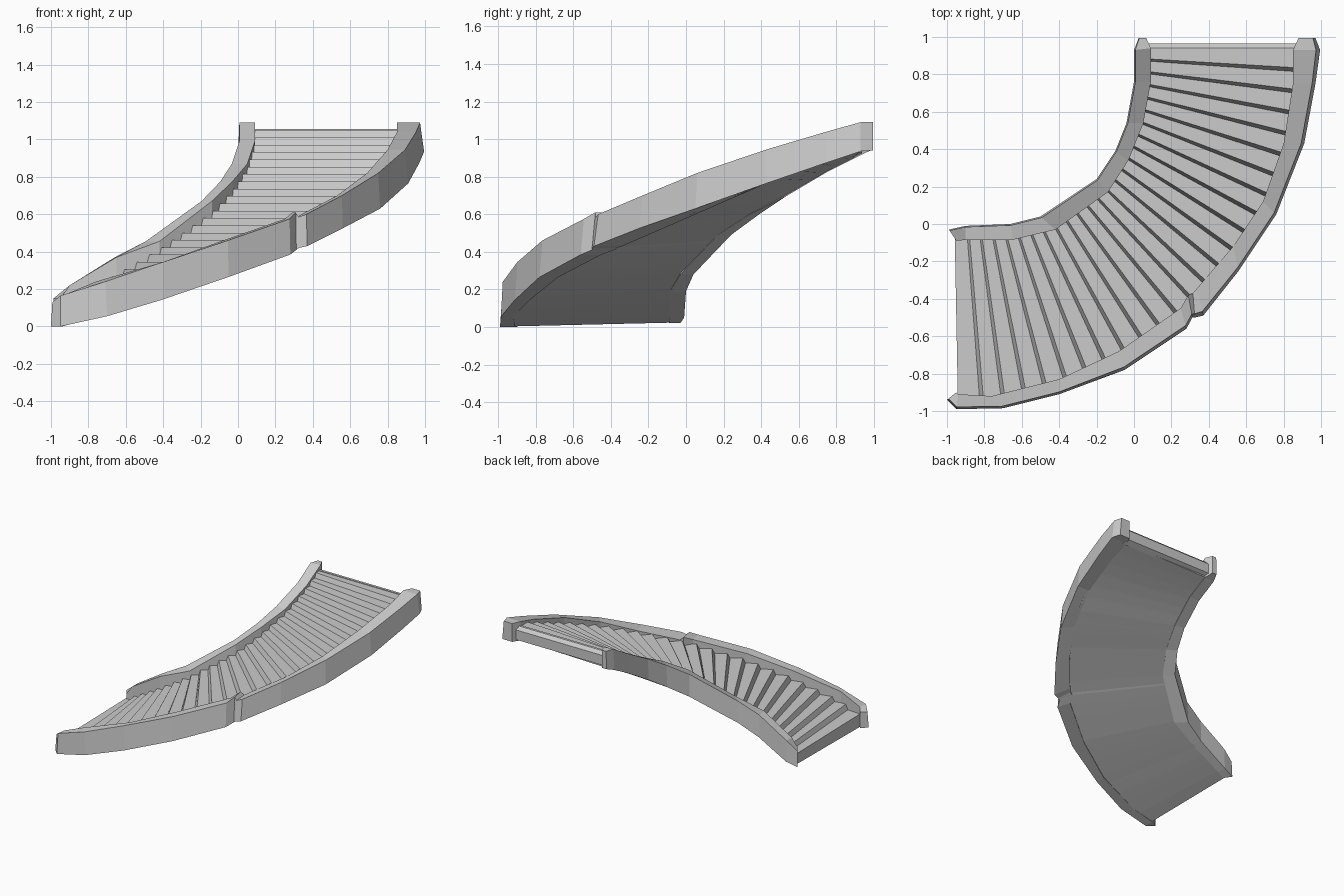
import bpy, bmesh
from mathutils import Vector

if "Cube" in bpy.data.objects:
    bpy.data.objects.remove(bpy.data.objects["Cube"])

# Wall stations: far-side x, y, tread-side x, y, bottom z, top z
OUTER = [
    (-1.00, -0.94, -0.95, -0.90, 0.00, 0.13),
    (-0.95, -0.99, -0.94, -0.91, 0.00, 0.165),
    (-0.70, -0.985, -0.76, -0.92, 0.055, 0.24),
    (-0.40, -0.91, -0.40, -0.83, 0.145, 0.345),
    (-0.05, -0.78, -0.08, -0.68, 0.265, 0.46),
    (0.28, -0.56, 0.25, -0.45, 0.385, 0.575),
    (0.312, -0.50, 0.29, -0.38, 0.41, 0.61),
    (0.325, -0.50, 0.315, -0.37, 0.42, 0.585),
    (0.37, -0.49, 0.34, -0.34, 0.43, 0.60),
    (0.56, -0.25, 0.53, -0.12, 0.525, 0.70),
    (0.76, 0.05, 0.69, 0.12, 0.63, 0.82),
    (0.91, 0.43, 0.80, 0.43, 0.765, 0.945),
    (0.97, 0.75, 0.85, 0.75, 0.875, 1.04),
    (0.995, 0.93, 0.85, 0.93, 0.935, 1.09),
    (0.97, 0.995, 0.88, 0.995, 0.94, 1.09),
]
INNER = [
    (-0.99, -0.03, -0.95, -0.09, 0.02, 0.15),
    (-0.90, -0.01, -0.90, -0.085, 0.05, 0.22),
    (-0.66, 0.00, -0.65, -0.085, 0.19, 0.37),
    (-0.50, 0.04, -0.42, -0.03, 0.28, 0.455),
    (-0.20, 0.24, -0.14, 0.17, 0.49, 0.67),
    (-0.10, 0.39, -0.03, 0.34, 0.60, 0.775),
    (-0.04, 0.54, 0.05, 0.54, 0.70, 0.87),
    (0.00, 0.76, 0.09, 0.76, 0.83, 0.99),
    (0.00, 0.93, 0.09, 0.94, 0.92, 1.09),
    (0.025, 0.995, 0.065, 0.995, 0.945, 1.09),
]


def loft(name, rings):
    """Skin a chain of equal-length rings and cap both ends."""
    bm = bmesh.new()
    vr = [[bm.verts.new(p) for p in r] for r in rings]
    n = len(vr[0])
    for a, b in zip(vr, vr[1:]):
        for k in range(n):
            bm.faces.new((a[k], a[(k + 1) % n], b[(k + 1) % n], b[k]))
    bm.faces.new(vr[0])
    bm.faces.new(vr[-1][::-1])
    bmesh.ops.recalc_face_normals(bm, faces=bm.faces)
    me = bpy.data.meshes.new(name)
    bm.to_mesh(me)
    bm.free()
    ob = bpy.data.objects.new(name, me)
    bpy.context.collection.objects.link(ob)
    return ob


def wall(name, stations, lean):
    """Side wall whose far face leans in slightly towards the top."""
    rings = []
    for ox, oy, ix, iy, zb, zt in stations:
        o, i = Vector((ox, oy, 0)), Vector((ix, iy, 0))
        t = o.lerp(i, lean)
        rings.append([(o.x, o.y, zb), (i.x, i.y, zb), (i.x, i.y, zt), (t.x, t.y, zt)])
    return loft(name, rings)


def rail(stations):
    """Tread-end line just inside a wall, as a function of 0..1 arc length."""
    pts = [Vector((o0 * 0.2 + i0 * 0.8, o1 * 0.2 + i1 * 0.8, zb))
           for o0, o1, i0, i1, zb, zt in stations]
    acc = [0.0]
    for a, b in zip(pts, pts[1:]):
        acc.append(acc[-1] + (b - a).xy.length)

    def at(t):
        s = max(0.0, min(1.0, t)) * acc[-1]
        for k in range(len(pts) - 1):
            if s <= acc[k + 1] + 1e-9:
                return pts[k].lerp(pts[k + 1], (s - acc[k]) / (acc[k + 1] - acc[k]))
        return pts[-1]
    return at


# Side walls
wall("outer_wall", OUTER, 0.15)
wall("inner_wall", INNER, 0.08)

# Stair body: fanned treads on top, twisted ramp underneath
inner_end, outer_end = rail(INNER[:-1]), rail(OUTER[1:-1])
STEPS = 25


def cross_section(t, z):
    a, b = inner_end(t), outer_end(t)
    return [(a.x, a.y, a.z + 0.003), (b.x, b.y, b.z + 0.003), (b.x, b.y, z), (a.x, a.y, z)]


rings = []
for k in range(STEPS):
    z = 0.07 + 0.98 * (k + 1) / STEPS
    rings.append(cross_section((k + (0.18 if k else 0)) / STEPS, z))
    rings.append(cross_section((k + 1) / STEPS, z))
loft("stair_treads", rings)

# Sill strip closing the top landing edge
loft("landing_edge", [
    [(x, 0.92, 0.925), (x, 0.965, 0.95), (x, 0.965, 1.03), (x, 0.94, 1.055), (x, 0.92, 1.055)]
    for x in (0.06, 0.88)])
